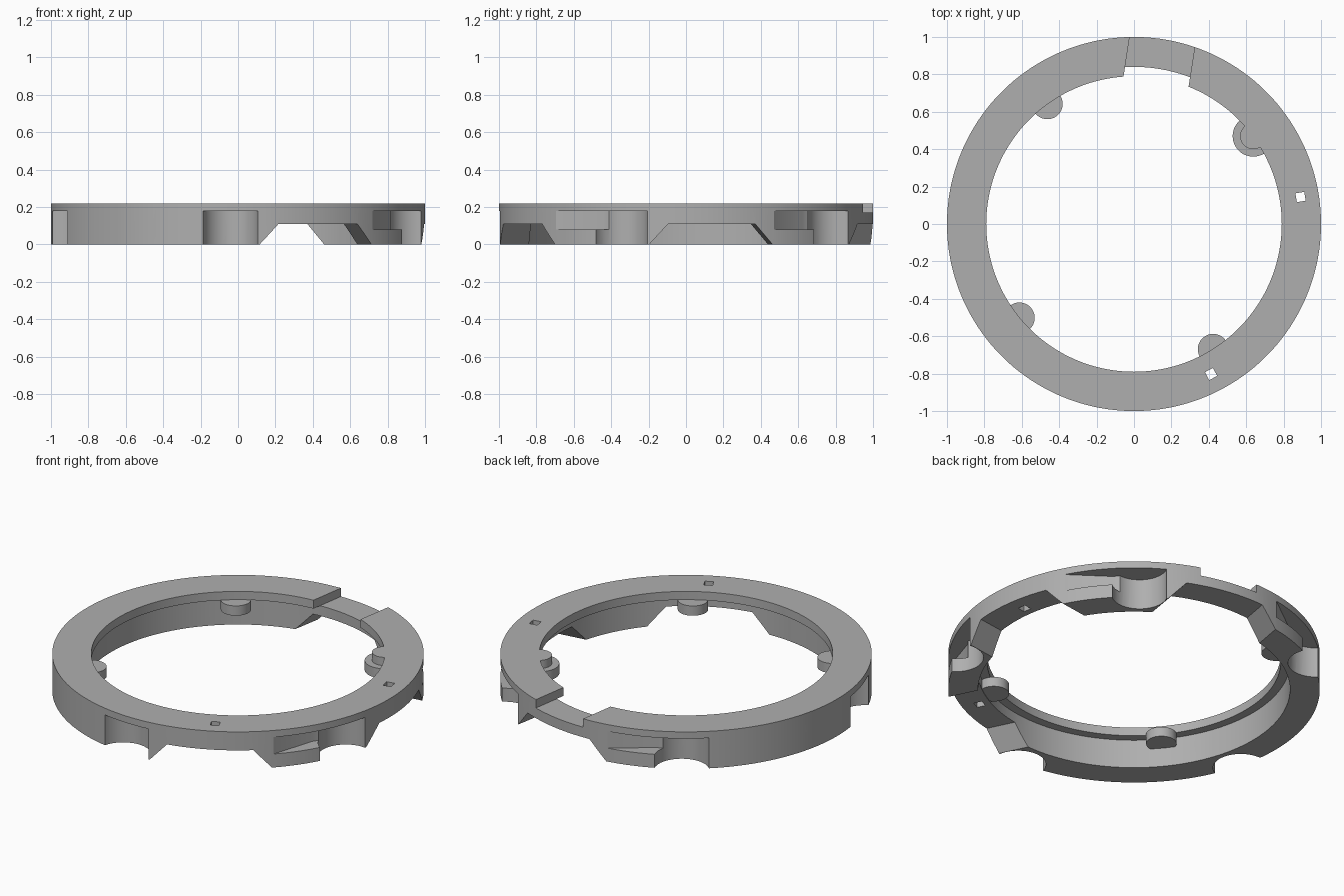
import bpy, bmesh, math
from mathutils import Matrix, Vector

if "Cube" in bpy.data.objects:
    bpy.data.objects.remove(bpy.data.objects["Cube"])

grey = bpy.data.materials.new("mid_grey")
grey.use_nodes = True
COLOUR = (0.43, 0.43, 0.43, 1)
grey.diffuse_color = COLOUR
grey.node_tree.nodes["Principled BSDF"].inputs["Base Color"].default_value = COLOUR

SEGMENTS = 180
FLANGE_Z, TOP_Z, ROOF_Z = 0.17, 0.22, 0.11
INNER, WALL, OUTER = 0.79, 0.84, 1.0


def finish(name, bm):
    bmesh.ops.recalc_face_normals(bm, faces=bm.faces)
    mesh = bpy.data.meshes.new(name)
    bm.to_mesh(mesh)
    bm.free()
    mesh.materials.append(grey)
    obj = bpy.data.objects.new(name, mesh)
    bpy.context.collection.objects.link(obj)
    return obj


def turn(degrees):
    return Matrix.Rotation(math.radians(degrees), 4, "Z")


def polar(radius, degrees):
    a = math.radians(degrees)
    return Vector((radius * math.cos(a), radius * math.sin(a), 0))


def prism(name, outline, along, matrix=Matrix()):
    """Extrude a closed 3D outline along a vector."""
    bm = bmesh.new()
    face = bm.faces.new([bm.verts.new(p) for p in outline])
    extruded = bmesh.ops.extrude_face_region(bm, geom=[face])["geom"]
    moved = [g for g in extruded if isinstance(g, bmesh.types.BMVert)]
    bmesh.ops.translate(bm, verts=moved, vec=along)
    bm.transform(matrix)
    return finish(name, bm)


def disc(name, radius, centre, low, high):
    outline = [centre + polar(radius, 360 * i / 48) + Vector((0, 0, low)) for i in range(48)]
    return prism(name, outline, (0, 0, high - low))


def combine(target, tool, operation):
    mod = target.modifiers.new("combine", "BOOLEAN")
    mod.object, mod.operation, mod.solver = tool, operation, "EXACT"
    graph = bpy.context.evaluated_depsgraph_get()
    mesh = bpy.data.meshes.new_from_object(target.evaluated_get(graph))
    target.modifiers.clear()
    target.data = mesh
    bpy.data.objects.remove(tool)


# Ring body with an inward flange at the top
profile = [(WALL, 0), (OUTER, 0), (OUTER, TOP_Z), (INNER, TOP_Z), (INNER, FLANGE_Z), (WALL, FLANGE_Z)]
bm = bmesh.new()
loops = [[bm.verts.new(polar(r, 360 * i / SEGMENTS) + Vector((0, 0, z))) for r, z in profile]
         for i in range(SEGMENTS)]
for i, loop in enumerate(loops):
    after = loops[(i + 1) % SEGMENTS]
    for j in range(len(profile)):
        k = (j + 1) % len(profile)
        bm.faces.new((loop[j], after[j], after[k], loop[k]))
ring = finish("locking_ring", bm)

for step in range(5):
    base = 72 * step

    # Sloped gap between the feet
    gap = [(0.6, t, z) for t, z in ((-0.378, -0.05), (0.378, -0.05), (0.235, ROOF_Z), (-0.235, ROOF_Z))]
    combine(ring, prism("gap_cutter", gap, (0.6, 0, 0), turn(base + 8.1)), "DIFFERENCE")

    # Tapered slot in the outer wall of the foot
    slot = [polar(r, a) for r, a in ((1.0, 28), (0.913, 43), (0.93, 50), (1.1, 50), (1.1, 28))]
    slot = [p + Vector((0, 0, 0.08)) for p in slot]
    combine(ring, prism("slot_cutter", slot, (0, 0, 0.1), turn(base)), "DIFFERENCE")

    # Round scallop that opens the slot downward
    combine(ring, disc("scallop_cutter", 0.15, polar(1.02, base + 51.7), -0.05, 0.18), "DIFFERENCE")

    # Square pin holes, with the open notch in the fifth place
    if step == 1:
        notch = [(0.6, t, z) for t, z in ((-0.176, FLANGE_Z), (0.176, FLANGE_Z), (0.176, 0.3), (-0.176, 0.3))]
        combine(ring, prism("notch_cutter", notch, (0.6, 0, 0), turn(81.2)), "DIFFERENCE")
    else:
        hole = [(0.902 + x, y, 0.05) for x, y in ((-0.024, -0.024), (0.024, -0.024), (0.024, 0.024), (-0.024, 0.024))]
        combine(ring, prism("hole_cutter", hole, (0, 0, 0.3), turn(base + 9.2)), "DIFFERENCE")

# Round lugs under the flange
for angle, radius in ((36.4, 0.11), (125.8, 0.082), (219.3, 0.082), (302.3, 0.082)):
    combine(ring, disc("lug", radius, polar(0.792, angle), 0.113, FLANGE_Z + 0.001), "UNION")

# Boss on the large lug, flush with the flange
combine(ring, disc("lug_boss", 0.07, polar(0.792, 36.4), 0.15, TOP_Z), "UNION")

# Smooth the round walls and keep the edges sharp
bpy.ops.object.select_all(action="DESELECT")
ring.select_set(True)
bpy.context.view_layer.objects.active = ring
bpy.ops.object.shade_smooth_by_angle(angle=math.radians(25))
